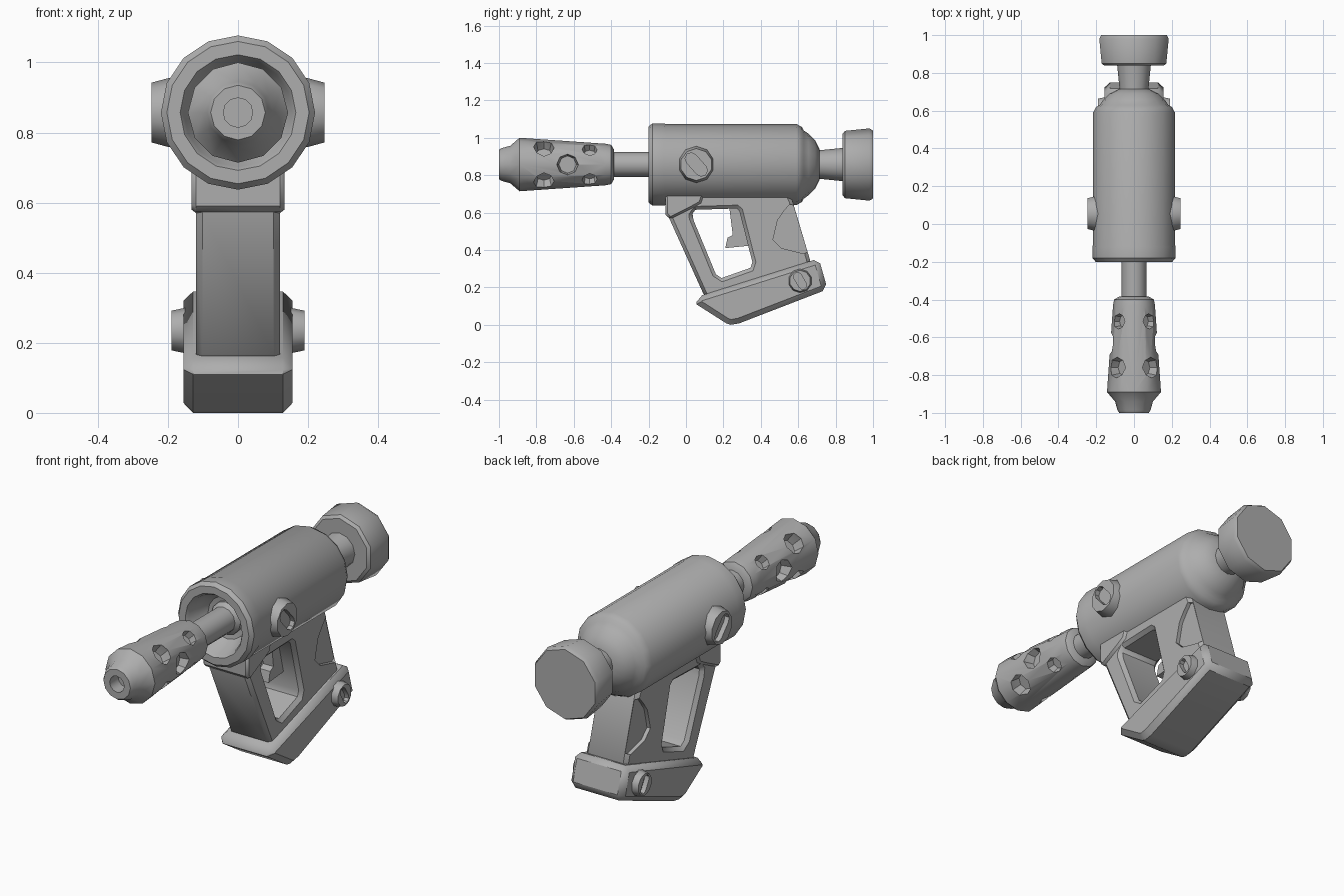
import bpy
import bmesh
from math import sin, cos, pi, radians
from mathutils import Vector

if "Cube" in bpy.data.objects:
    bpy.data.objects.remove(bpy.data.objects["Cube"])

AXIS_Z = 0.857  # height of the barrel axis

grey = bpy.data.materials.new("plain_grey")
grey.use_nodes = True
GREY = (0.42, 0.42, 0.42, 1)
grey.diffuse_color = GREY
grey.node_tree.nodes["Principled BSDF"].inputs["Base Color"].default_value = GREY


def finish_mesh(name, bm):
    bmesh.ops.recalc_face_normals(bm, faces=bm.faces)
    mesh = bpy.data.meshes.new(name)
    bm.to_mesh(mesh)
    bm.free()
    mesh.materials.append(grey)
    ob = bpy.data.objects.new(name, mesh)
    bpy.context.collection.objects.link(ob)
    return ob


def loft(name, rings):
    """Skin a list of equal-length point rings and cap both ends."""
    bm = bmesh.new()
    loops = [[bm.verts.new(p) for p in ring] for ring in rings]
    n = len(loops[0])
    for a, b in zip(loops, loops[1:]):
        for i in range(n):
            j = (i + 1) % n
            bm.faces.new((a[i], a[j], b[j], b[i]))
    bm.faces.new(loops[0])
    bm.faces.new(loops[-1])
    return finish_mesh(name, bm)


def lathe(name, profile, sides, centre, along, phase=0.0):
    """Turn (radius, distance) pairs around a direction through centre."""
    along = Vector(along).normalized()
    u = Vector((0, 0, 1)) if abs(along.z) < 0.9 else Vector((1, 0, 0))
    u = (u - along * u.dot(along)).normalized()
    v = along.cross(u)
    angles = [2 * pi * (k + phase) / sides for k in range(sides)]
    return loft(name, [[Vector(centre) + along * t + (u * cos(a) + v * sin(a)) * r
                        for a in angles] for r, t in profile])


def prism(name, outline, x0, x1):
    """Extrude a (y, z) outline across x."""
    return loft(name, [[(x, y, z) for y, z in outline] for x in (x0, x1)])


def bevel(ob, width):
    mod = ob.modifiers.new("bevel", "BEVEL")
    mod.width = width
    mod.segments = 1
    mod.limit_method = "ANGLE"
    mod.angle_limit = radians(65)
    freeze(ob)


def freeze(ob):
    bpy.context.view_layer.update()
    evaluated = ob.evaluated_get(bpy.context.evaluated_depsgraph_get())
    mesh = bpy.data.meshes.new_from_object(evaluated)
    ob.modifiers.clear()
    ob.data = mesh


def cut(ob, cutters):
    for cutter in cutters:
        cutter.hide_render = True
        mod = ob.modifiers.new("cut", "BOOLEAN")
        mod.operation = "DIFFERENCE"
        mod.solver = "EXACT"
        mod.object = cutter
    freeze(ob)
    for cutter in cutters:
        bpy.data.objects.remove(cutter)


def mirror(ob):
    ob.modifiers.new("mirror", "MIRROR")
    freeze(ob)


parts = []
axis_point = (0, 0, AXIS_Z)
back = (0, 1, 0)

# Main tank with a hollow front cup and a domed back
parts.append(lathe("body", [
    (0.06, -0.08), (0.11, -0.09), (0.14, -0.13), (0.155, -0.185), (0.165, -0.2),
    (0.203, -0.2), (0.22, -0.18), (0.22, -0.12), (0.217, -0.11), (0.217, 0.59),
    (0.2, 0.62), (0.182, 0.63), (0.165, 0.655), (0.13, 0.69), (0.08, 0.715)],
    16, axis_point, back))

# Rear neck and pull knob
parts.append(lathe("rear_neck", [(0.075, 0.68), (0.078, 0.73), (0.09, 0.85)],
                   12, axis_point, back))
parts.append(lathe("rear_knob", [(0.165, 0.838), (0.18, 0.85), (0.193, 0.98), (0.182, 1.0)],
                   10, axis_point, back))

# Barrel tube and perforated shroud
parts.append(lathe("barrel", [(0.085, -0.07), (0.085, -0.1), (0.067, -0.12), (0.067, -0.41)],
                   12, axis_point, back))
shroud = lathe("barrel_shroud", [
    (0.08, -0.385), (0.105, -0.4), (0.111, -0.43), (0.143, -0.89), (0.1, -0.94),
    (0.088, -0.985), (0.078, -1.0), (0.042, -1.0), (0.042, -0.93)],
    12, axis_point, back)
holes = []
for y, radius, angles in ((-0.76, 0.055, (45, 135, 225, 315)),
                          (-0.515, 0.042, (45, 135, 225, 315)),
                          (-0.633, 0.058, (0, 180))):
    for a in angles:
        out = (cos(radians(a)), 0, sin(radians(a)))
        holes.append(lathe("hole_cutter", [(radius * 0.8, 0.075), (radius, 0.12), (radius, 0.2)],
                           8, (0, y, AXIS_Z), out))
cut(shroud, holes)
parts.append(shroud)

# Grip frame with an open trigger window
grip = prism("grip", [(-0.09, 0.7), (-0.09, 0.57), (0.1, 0.15), (0.2, 0.15),
                      (0.65, 0.29), (0.665, 0.34), (0.57, 0.66), (0.55, 0.7)], -0.12, 0.12)
window = prism("window_cutter", [(0.05, 0.615), (0.035, 0.595), (0.04, 0.56), (0.16, 0.27),
                                 (0.19, 0.25), (0.345, 0.305), (0.355, 0.335),
                                 (0.285, 0.61), (0.27, 0.622)], -0.3, 0.3)
cut(grip, [window])
bevel(grip, 0.018)
# Recessed rear side panels
panel_outline = [(0.555, 0.645), (0.525, 0.61), (0.49, 0.56), (0.465, 0.455),
                 (0.51, 0.41), (0.63, 0.38), (0.65, 0.39), (0.575, 0.64)]
cut(grip, [prism("panel_cutter", panel_outline, s * 0.1, s * 0.2) for s in (-1, 1)])
parts.append(grip)

# Collar joining the grip to the tank
collar = prism("grip_collar", [(-0.11, 0.71), (-0.11, 0.59), (-0.085, 0.565),
                               (0.035, 0.625), (0.08, 0.65), (0.1, 0.71)], -0.132, 0.132)
bevel(collar, 0.012)
parts.append(collar)

# Trigger
parts.append(prism("trigger", [(0.23, 0.64), (0.29, 0.64), (0.36, 0.425), (0.21, 0.41),
                               (0.222, 0.465), (0.25, 0.48), (0.24, 0.56)], -0.03, 0.03))

# Slanted foot of the grip
foot = prism("grip_foot", [(0.055, 0.11), (0.06, 0.15), (0.71, 0.355), (0.757, 0.19),
                           (0.285, 0.008), (0.24, 0.0), (0.215, 0.008)], -0.156, 0.156)
bevel(foot, 0.028)
parts.append(foot)


# Slotted side caps, mirrored to both sides
def side_cap(name, y, z, radius, x0, x1, tilt):
    cap = lathe(name, [(radius, x0 - 0.08), (radius, x0), (radius * 0.87, x1)],
                10, (0, y, z), (1, 0, 0))
    half, wide = radius * 0.42, radius * 0.33
    slot = []
    for end in (1, -1):
        for k in range(5):
            a = (k - 2) * pi / 4
            p, q = end * (half + wide * cos(a)), end * wide * sin(a)
            slot.append((y + p * cos(tilt) - q * sin(tilt), z + p * sin(tilt) + q * cos(tilt)))
    cut(cap, [prism("slot_cutter", slot, x1 - 0.025, x1 + 0.1)])
    mirror(cap)
    parts.append(cap)


side_cap("body_side_caps", 0.055, AXIS_Z, 0.098, 0.2, 0.247, radians(-48))
side_cap("foot_side_caps", 0.61, 0.235, 0.065, 0.15, 0.19, radians(-60))

# Soft shading with crisp edges
bpy.ops.object.select_all(action="DESELECT")
for ob in parts:
    ob.select_set(True)
bpy.context.view_layer.objects.active = parts[0]
bpy.ops.object.shade_smooth_by_angle(angle=radians(38))
